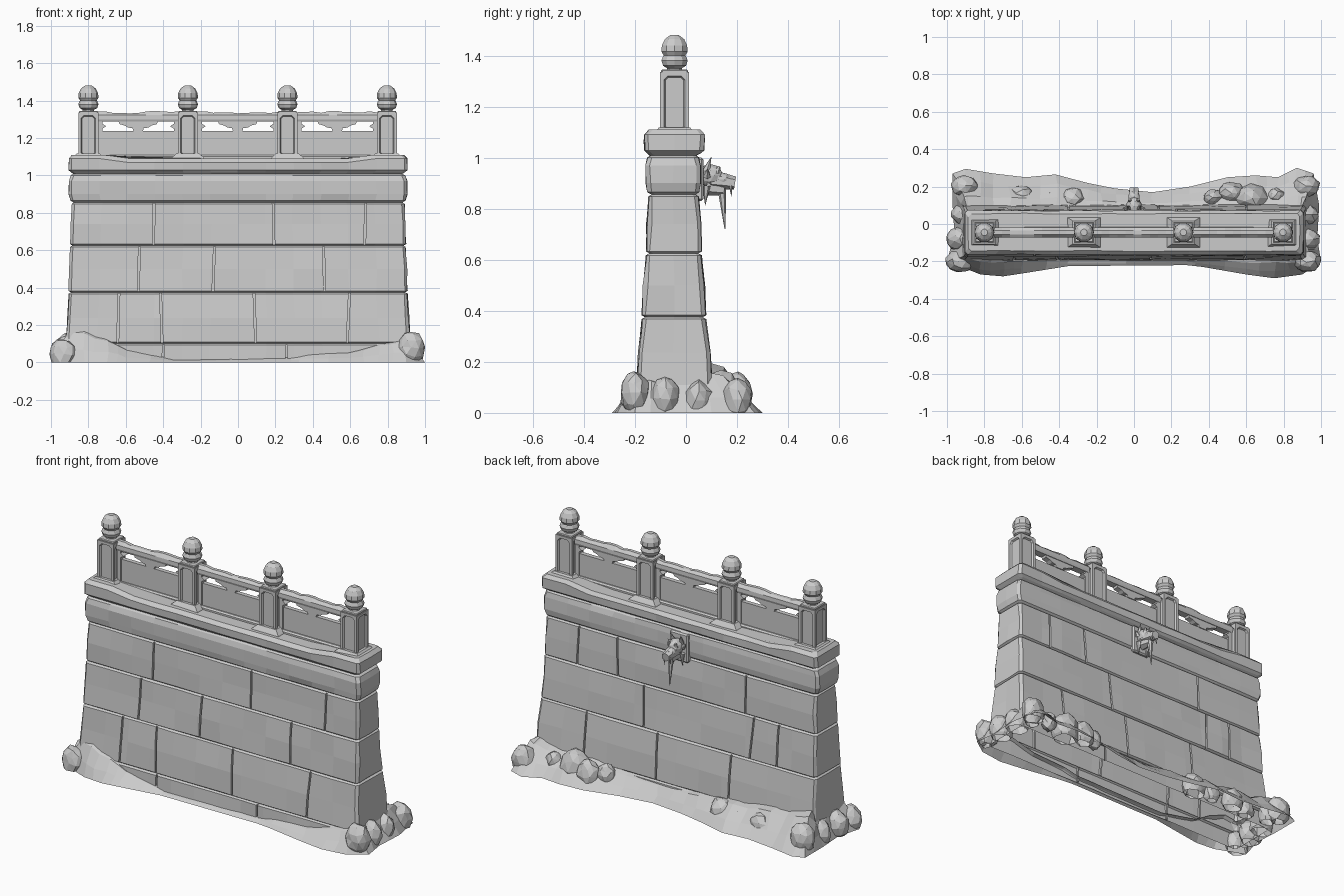
import bpy, bmesh, math, random
from mathutils import Vector, Matrix

random.seed(4)
if "Cube" in bpy.data.objects:
    bpy.data.objects.remove(bpy.data.objects["Cube"])

stone = bpy.data.materials.new("grey_stone")
stone.use_nodes = True
stone.diffuse_color = (0.6, 0.6, 0.6, 1)
stone.node_tree.nodes["Principled BSDF"].inputs["Base Color"].default_value = (0.6, 0.6, 0.6, 1)
MID = -0.045  # depth of the balustrade centre line


def rnd(a):
    return random.uniform(-a, a)


def finish(bm, name, normals=True):
    if normals:
        bmesh.ops.recalc_face_normals(bm, faces=bm.faces)
    me = bpy.data.meshes.new(name)
    bm.to_mesh(me)
    bm.free()
    me.materials.append(stone)
    ob = bpy.data.objects.new(name, me)
    bpy.context.collection.objects.link(ob)
    return ob


def loft(bm, rings, caps=True):
    vs = [[bm.verts.new(p) for p in r] for r in rings]
    for a, b in zip(vs, vs[1:]):
        for i in range(len(a)):
            j = (i + 1) % len(a)
            bm.faces.new((a[i], a[j], b[j], b[i]))
    if caps:
        bm.faces.new(vs[0])
        bm.faces.new(vs[-1])


def box(bm, lo, hi, bevel=0):
    size = Vector(hi) - Vector(lo)
    mat = Matrix.Translation((Vector(lo) + Vector(hi)) / 2) @ Matrix.Diagonal((*size, 1))
    vs = bmesh.ops.create_cube(bm, size=1, matrix=mat)["verts"]
    if bevel:
        edges = {e for v in vs for e in v.link_edges}
        bmesh.ops.bevel(bm, geom=list(edges), offset=bevel, segments=1, affect="EDGES")


def cone(bm, base, tip, r1, r2=0.0, n=6):
    d = Vector(tip) - Vector(base)
    mat = Matrix.Translation((Vector(base) + Vector(tip)) / 2) @ d.to_track_quat("Z", "Y").to_matrix().to_4x4()
    bmesh.ops.create_cone(bm, cap_ends=True, segments=n, radius1=r1, radius2=r2, depth=d.length, matrix=mat)


def slab(bm, pts, y0, y1):
    loft(bm, [[(x, y, z) for x, z in pts] for y in (y0, y1)])


# Wall profile: height, half length, front depth, back depth
courses = [(0, .92, -.195, .105), (.1, .92, -.193, .103), (.375, .905, -.172, .077),
           (.625, .897, -.155, .06), (.855, .89, -.146, .05)]


def section(z):
    for a, b in zip(courses, courses[1:]):
        if z <= b[0]:
            t = (z - a[0]) / (b[0] - a[0])
            return [p + (q - p) * t for p, q in zip(a, b)][1:]
    return courses[-1][1:]


def wall_ring(z, hx, yf, yb, amp=.003, ends=0):
    n, c = 12, .015
    xs = [-hx + c + (2 * hx - 2 * c) * i / n for i in range(n + 1)]
    pts = [(x, yf) for x in xs] + [(hx, yf + c), (hx, (yf + yb) / 2), (hx, yb - c)]
    pts += [(x, yb) for x in reversed(xs)] + [(-hx, yb - c), (-hx, (yf + yb) / 2), (-hx, yf + c)]
    return [(x + rnd(amp), y + rnd(amp), z + (ends if abs(x) > .7 else 0)) for x, y in pts]


rings = [wall_ring(*courses[0])]
for a, b in zip(courses, courses[1:]):
    if a[0]:
        rings.append(wall_ring(a[0] + .008, *a[1:]))
    if b[0] - a[0] > .2:
        hx, yf, yb = section((a[0] + b[0]) / 2)
        rings.append(wall_ring((a[0] + b[0]) / 2, hx, yf - .002, yb + .002, .005))
    rings.append(wall_ring(b[0] - .008, *b[1:]))
    rings.append(wall_ring(b[0], b[1] - .011, b[2] + .011, b[3] - .011, 0))
# Flared upper course and coping
for z, hx, yf, yb in [(.865, .895, -.15, .052), (.9, .905, -.156, .056), (.97, .903, -.158, .056),
                      (1.0, .892, -.15, .05), (1.008, .88, -.14, .04), (1.016, .89, -.15, .055)]:
    rings.append(wall_ring(z, hx, yf, yb))
for z, hx, yf, yb in [(1.028, .905, -.162, .07), (1.07, .905, -.164, .072), (1.09, .885, -.145, .055)]:
    rings.append(wall_ring(z, hx, yf, yb, .003, .02 if z > 1.05 else 0))
bm = bmesh.new()
loft(bm, rings)
wall = finish(bm, "wall")

# Upright joints cut between the blocks, course by course
front = [(-.4, .26), (-.64, -.41, .09, .59), (-.53, -.13, .46), (-.45, .19, .68)]
back = [(-.3, .3), (-.35, .13, .6), (-.65, -.48, .23), (-.43, .41, .67)]
bm = bmesh.new()
for side, joints in ((1, front), (2, back)):
    out = -1 if side == 1 else 1
    for i, row in enumerate(joints):
        z0, z1 = courses[i][0] + .004, courses[i + 1][0] - .004
        for x in row:
            quads = []
            lean = rnd(.008)
            for z, s in ((z0, -lean), (z1, lean)):
                y = section(z)[side]
                quads.append([(x + s + u * .005, y + out * v, z) for u, v in
                              ((-1, -.011), (1, -.011), (1, .03), (-1, .03))])
            loft(bm, quads)
cutter = finish(bm, "joint_cutter")
cutter.hide_render = True
mod = wall.modifiers.new("joints", "BOOLEAN")
mod.object = cutter
mod.solver = "EXACT"
bpy.context.view_layer.objects.active = wall
bpy.ops.object.modifier_apply(modifier=mod.name)
bpy.data.objects.remove(cutter)
bm = bmesh.new()
bm.from_mesh(wall.data)
bmesh.ops.delete(bm, geom=[f for f in bm.faces if max(v.co.z for v in f.verts) < .002], context="FACES")
bm.to_mesh(wall.data)
bm.free()

# Earth skirt: outline points with the height reached at the wall
skirt = [(-.97, .27, .2), (-.9, .295, .2), (-.75, .27, .16), (-.58, .25, .15), (-.42, .265, .13),
         (-.25, .22, .12), (-.1, .19, .1), (.1, .17, .09), (.3, .2, .1), (.5, .25, .13), (.65, .26, .14),
         (.77, .25, .13), (.87, .3, .15), (.96, .27, .16), (.99, .1, .15), (.98, -.08, .13), (1, -.2, .14),
         (.9, -.27, .14), (.75, -.29, .1), (.6, -.27, .06), (.37, -.23, .05), (.28, -.22, .03),
         (-.35, -.225, .02), (-.6, -.265, .07), (-.7, -.28, .13), (-.82, -.27, .18), (-1, -.2, .16),
         (-.96, -.05, .14), (-.97, .1, .16)]
bm = bmesh.new()
rows = [[], [], [], []]
for i, (x, y, h) in enumerate(skirt):
    for x, y, h in ((x, y, h), [(p + q) / 2 for p, q in zip((x, y, h), skirt[(i + 1) % len(skirt)])]):
        ix = max(-.89, min(.89, x))
        iy = max(-.17, min(.08, y))
        for row, t, k in zip(rows, (0, .3, .68, 1), (0, .4, .85, 1)):
            wob = rnd(.012) if 0 < t < 1 else 0
            row.append((x + (ix - x) * t + wob, y + (iy - y) * t + wob / 2, h * k * (1 + wob * 9)))
loft(bm, rows, caps=False)
finish(bm, "earth_skirt")

# Rocks half buried in the skirt
bm = bmesh.new()
spots = [(x, .15 + rnd(.03), .055 + rnd(.02)) for x in (-.86, -.72, -.6, -.46, -.33, .42, .52, .63, .76, .88)]
spots += [(s * (.92 + rnd(.02)), y, .06) for s in (-1, 1) for y in (-.2, -.08, .05, .2)]
for x, y, r in spots:
    mat = Matrix.Translation((x, y, .06 + rnd(.02))) @ Matrix.Diagonal((r * 1.25, r, r * 1.45, 1))
    ball = bmesh.ops.create_icosphere(bm, subdivisions=2, radius=1, matrix=mat)["verts"]
    for v in ball:
        v.co += Vector((rnd(.006), rnd(.006), rnd(.006)))
bmesh.ops.bisect_plane(bm, geom=bm.verts[:] + bm.edges[:] + bm.faces[:], plane_co=(0, 0, 0),
                       plane_no=(0, 0, 1), clear_inner=True)
finish(bm, "skirt_rocks")

# Balustrade posts with sunk panels, sloped pads and bud finials
posts = [-.8, -.268, .264, .796]
bud = [(.034, 1.335), (.03, 1.35), (.047, 1.36), (.054, 1.38), (.048, 1.396), (.044, 1.4),
       (.054, 1.415), (.052, 1.44), (.04, 1.464), (.018, 1.48)]
for k, px in enumerate(posts):
    bm = bmesh.new()
    box(bm, (px - .054, MID - .056, 1.09), (px + .054, MID + .056, 1.335))
    sides = [f for f in bm.faces if abs(f.normal.z) < .5]
    bmesh.ops.inset_individual(bm, faces=sides, thickness=.022)
    corners = {v for f in sides for v in f.verts}
    bmesh.ops.bevel(bm, geom=list(corners), offset=.014, affect="VERTICES")
    inner = [f for f in bm.faces if len(f.verts) == 8 and abs(f.normal.z) < .5
             and max(abs(f.calc_center_median().x - px), abs(f.calc_center_median().y - MID)) > .05
             and f.calc_area() < .02 and max(v.co.z for v in f.verts) < 1.325]
    bmesh.ops.inset_individual(bm, faces=inner, thickness=.006, depth=-.01)
    box(bm, (px - .05, MID - .052, 1.33), (px + .05, MID + .052, 1.345), .004)
    loft(bm, [[(px + a * w, MID + b * d, z) for a, b in ((-1, -1), (1, -1), (1, 1), (-1, 1))]
              for w, d, z in ((.095, .085, 1.08), (.085, .078, 1.095), (.06, .062, 1.118))])
    finish(bm, f"post_{k + 1}")
    bm = bmesh.new()
    loft(bm, [[(px + r * math.cos(a * math.pi / 5), MID + r * math.sin(a * math.pi / 5), z)
               for a in range(10)] for r, z in bud])
    finish(bm, f"finial_{k + 1}")

# Balustrade bays: worn handrail, solid panel, corner brackets and scrolled brace
for k, (a, b) in enumerate(zip(posts, posts[1:])):
    x0, x1 = a + .05, b - .05
    cx = (x0 + x1) / 2
    bm = bmesh.new()
    bars = []
    for i in range(11):
        x, top = x0 + (x1 - x0) * i / 10, 1.338 + rnd(.007)
        bars.append([(x, MID + u, z) for u, z in ((-.022, 1.287), (-.027, 1.3), (-.026, 1.322), (-.01, top),
                                                  (.01, top), (.026, 1.322), (.027, 1.3), (.022, 1.287))])
    loft(bm, bars)
    finish(bm, f"handrail_{k + 1}")
    bm = bmesh.new()
    box(bm, (x0, MID - .013, 1.08), (x1, MID + .013, 1.238))
    box(bm, (x0, MID - .028, 1.075), (x1, MID + .028, 1.108), .008)
    for s, e in ((1, x0), (-1, x1)):
        slab(bm, [(e, 1.1), (e + s * .025, 1.1), (e + s * .025, 1.25), (e + s * .045, 1.262),
                  (e + s * .025, 1.276), (e + s * .025, 1.29), (e, 1.29)], MID - .02, MID + .02)
    half = [(.105, 1.29), (.1, 1.274), (.07, 1.266), (.055, 1.256), (.03, 1.252), (.025, 1.236)]
    slab(bm, [(cx + u, z) for u, z in half] + [(cx - u, z) for u, z in reversed(half)], MID - .018, MID + .018)
    finish(bm, f"panel_{k + 1}")

# Beast-head water spout on the back
bm = bmesh.new()
box(bm, (-.06, .03, .83), (.06, .068, 1.0), .008)
for c, s in (((0, .095, .93), (.042, .05, .045)), ((0, .14, .915), (.032, .04, .026))):
    bmesh.ops.create_icosphere(bm, subdivisions=2, radius=1,
                               matrix=Matrix.Translation(c) @ Matrix.Diagonal((*s, 1)))
cone(bm, (0, .1, .915), (0, .192, .9), .038, .026)
cone(bm, (0, .08, .885), (0, .15, .872), .034, .02)
for s in (-1, 1):
    cone(bm, (s * .025, .08, .95), (s * .035, .1, 1.005), .016)
    cone(bm, (s * .035, .08, .93), (s * .062, .085, .955), .018)
    cone(bm, (s * .02, .12, .94), (s * .022, .13, .965), .014, .006)
    cone(bm, (s * .03, .08, .89), (s * .03, .075, .81), .016)
    cone(bm, (s * .018, .175, .9), (s * .018, .178, .845), .009)
cone(bm, (0, .14, .88), (0, .153, .72), .017, .002)
finish(bm, "beast_head_spout")
